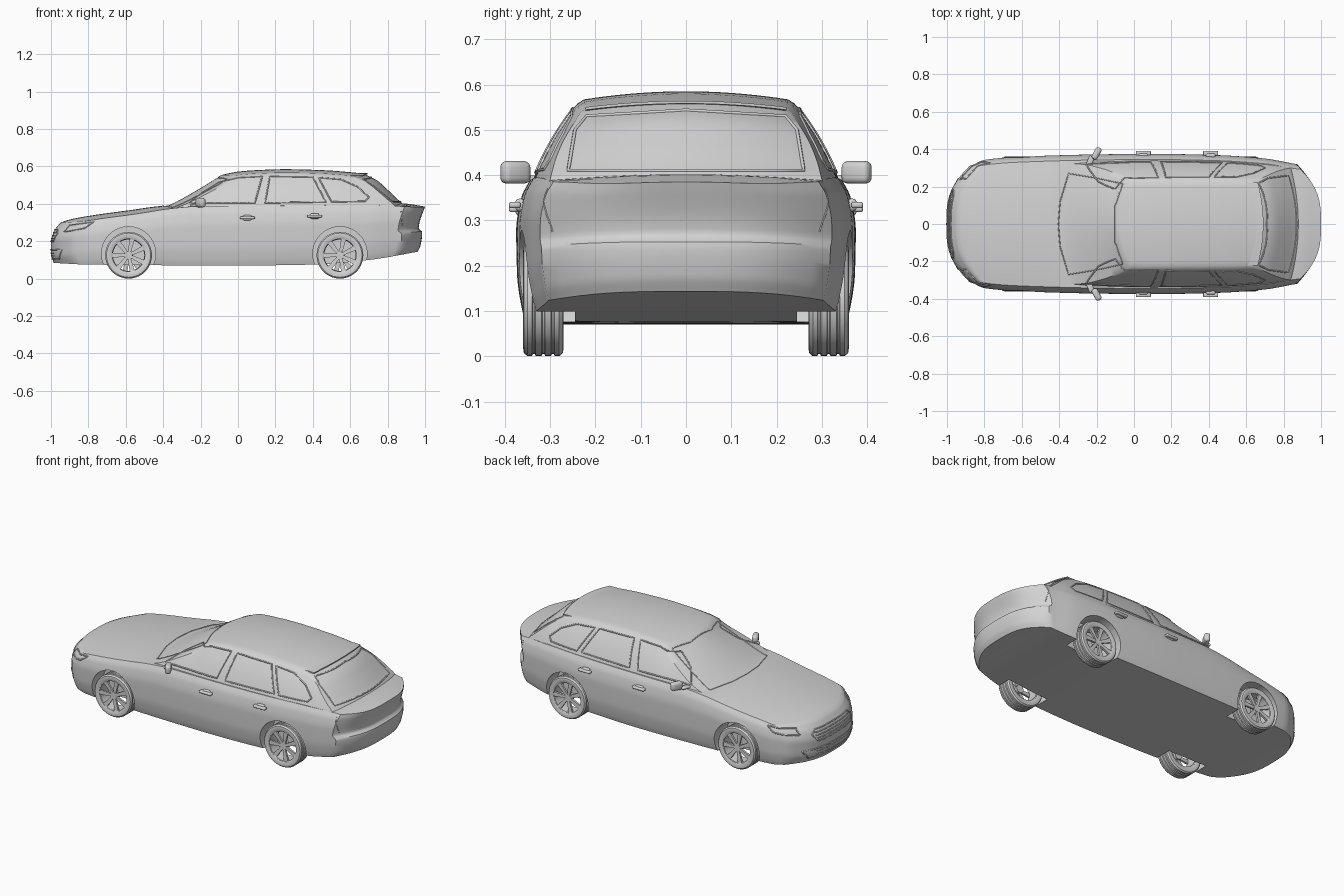
import bpy, bmesh, math
from mathutils import Vector, Matrix
from mathutils.bvhtree import BVHTree

if "Cube" in bpy.data.objects:
    bpy.data.objects.remove(bpy.data.objects["Cube"])

grey = bpy.data.materials.new("plain grey")
grey.use_nodes = True
grey.diffuse_color = (0.65, 0.65, 0.65, 1)
grey.node_tree.nodes["Principled BSDF"].inputs["Base Color"].default_value = grey.diffuse_color


def curve(*pts):
    """Smooth monotone interpolation through (position, value) pairs."""
    sec = [(b[1] - a[1]) / (b[0] - a[0]) for a, b in zip(pts, pts[1:])]
    inner = [2 * a * b / (a + b) if a * b > 0 else 0 for a, b in zip(sec, sec[1:])]
    slope = [sec[0]] + inner + [sec[-1]]

    def at(x):
        x = min(max(x, pts[0][0]), pts[-1][0])
        i = 0
        while i < len(pts) - 2 and x > pts[i + 1][0]:
            i += 1
        (x0, a), (x1, b) = pts[i], pts[i + 1]
        h = x1 - x0
        t = (x - x0) / h
        return (a * (1 + 2 * t) * (1 - t) ** 2 + b * t * t * (3 - 2 * t)
                + h * t * (1 - t) * (slope[i] * (1 - t) - slope[i + 1] * t))
    return at


def shade(ob, angle):
    bpy.ops.object.select_all(action='DESELECT')
    ob.select_set(True)
    bpy.context.view_layer.objects.active = ob
    bpy.ops.object.shade_smooth_by_angle(angle=math.radians(angle))


def finish(name, bm, angle=40):
    bmesh.ops.recalc_face_normals(bm, faces=bm.faces)
    me = bpy.data.meshes.new(name)
    bm.to_mesh(me)
    bm.free()
    me.materials.append(grey)
    ob = bpy.data.objects.new(name, me)
    bpy.context.collection.objects.link(ob)
    shade(ob, angle)
    return ob


def mapped_box(name, cuts, shape, angle=40):
    """A gridded box whose points (u, v, w) are moved by a shape function."""
    bm = bmesh.new()
    bmesh.ops.create_cube(bm, size=2)
    for axis in range(3):
        along = [e for e in bm.edges
                 if abs((e.verts[0].co - e.verts[1].co).normalized()[axis]) > 0.9]
        bmesh.ops.subdivide_edges(bm, edges=along, cuts=cuts[axis], use_grid_fill=True)
    for v in bm.verts:
        v.co = shape((v.co.x + 1) / 2, v.co.y, (v.co.z + 1) / 2)
    return finish(name, bm, angle)


# Lower body: plan width, section, bonnet and floor lines
plan = curve((-1, .30), (-.88, .31), (-.8, .343), (-.6, .36), (-.2, .372), (.1, .375),
             (.45, .368), (.7, .35), (.89, .318), (1, .31))
section = curve((0, .94), (.1, .965), (.35, .995), (.65, 1), (.88, .97), (1, .92))
deck = curve((-1, .27), (-.97, .29), (-.9, .316), (-.8, .335), (-.6, .363), (-.37, .39),
             (.3, .395), (.88, .402), (1, .385))
floor = curve((-1, .085), (-.8, .075), (0, .07), (.4, .075), (.7, .1), (.97, .145))
crown = curve((-1, .025), (-.5, .025), (-.2, .005), (.6, .005), (1, .022))
nose = curve((0, -.985), (.25, -1), (.6, -1), (.85, -.985), (1, -.95))
tail = curve((0, .96), (.12, .975), (.4, .985), (.44, .984), (.5, .966), (.58, .968), (1, 1))


def body_shape(u, v, w):
    bow = .12 * abs(v) ** 3
    x = (nose(w) + bow) * (1 - u) + (tail(w) - bow * .92) * u
    z = floor(x) + w * (deck(x) - crown(x) * v * v - floor(x))
    return Vector((x, v * plan(x) * section(w), z))


body = mapped_box("lower_body", (70, 18, 26), body_shape)

# Cabin with raked screens and curved roof
screen = curve((0, -.43), (.12, -.37), (.5, -.24), (1, -.09))
hatch = curve((0, .9), (.13, .885), (.3, .85), (.55, .80), (.8, .745), (1, .67))
roof = curve((-.1, .552), (0, .572), (.1, .58), (.25, .585), (.45, .58), (.68, .562))
side = curve((0, .345), (.14, .335), (.52, .299), (.85, .257), (.95, .241), (1, .226))
taper = curve((-.43, .9), (-.2, .98), (.1, 1), (.5, .99), (.7, .95), (.9, .86))


def cabin_shape(u, v, w):
    x = (screen(w) + .07 * v * v) * (1 - u) + (hatch(w) - .05 * v * v) * u
    z = .37 + w * (roof(x) - .37 - .018 * v * v)
    return Vector((x, v * side(w) * taper(x), z))


cabin = mapped_box("cabin", (44, 18, 20), cabin_shape)

# Roof spoiler over the tailgate
mapped_box("roof_spoiler", (2, 14, 1), lambda u, v, w: Vector((
    .62 + .072 * u - .03 * v * v, .222 * v, .552 + .006 * u + w * .012 * (1 - .5 * u) - .014 * v * v)))

# Wheel arches cut out of the body
AXLES = (-.585, .545)
bm = bmesh.new()
for x in AXLES:
    for s in (1, -1):
        place = Matrix.Translation((x, s * .37, .133)) @ Matrix.Rotation(math.pi / 2, 4, 'X')
        bmesh.ops.create_cone(bm, cap_ends=True, segments=40, radius1=.145, radius2=.145,
                              depth=.25, matrix=place)
cutter = finish("arch_cutter", bm)
cutter.hide_render = True
mod = body.modifiers.new("arches", 'BOOLEAN')
mod.operation, mod.solver, mod.object = 'DIFFERENCE', 'EXACT', cutter
bpy.context.view_layer.objects.active = body
bpy.ops.object.modifier_apply(modifier=mod.name)
bpy.data.objects.remove(cutter)
shade(body, 40)


# Wheels: grooved tyre, rim barrel, hub and seven spokes
def lathe(bm, profile):
    verts = [bm.verts.new((r, y, 0)) for r, y in profile]
    edges = [bm.edges.new((a, b)) for a, b in zip(verts, verts[1:] + verts[:1])]
    bmesh.ops.spin(bm, geom=verts + edges, cent=(0, 0, 0), axis=(0, 1, 0),
                   angle=math.tau, steps=40, use_duplicate=False)
    bmesh.ops.remove_doubles(bm, verts=bm.verts, dist=1e-5)


def wheel(name, x, s):
    bm = bmesh.new()
    wall = [(.09, .039), (.105, .045), (.118, .043), (.125, .035)]
    tread = [(r, g + d) for g in (.021, 0, -.021)
             for r, d in ((.125, .004), (.12, .002), (.12, -.002), (.125, -.004))]
    lathe(bm, wall + tread + [(r, -y) for r, y in reversed(wall)])
    lathe(bm, [(.095, .04), (.087, .036), (.084, .0), (.084, -.036), (.095, -.038)])
    spin = Matrix.Rotation(math.pi / 2, 4, 'X')
    bmesh.ops.create_cone(bm, cap_ends=True, segments=20, radius1=.02, radius2=.024,
                          depth=.03, matrix=Matrix.Translation((0, .018, 0)) @ spin)
    for i in range(7):
        spoke = bmesh.ops.create_cube(bm, size=2)["verts"]
        for v in spoke:
            outer = v.co.x > 0
            v.co = Vector((.087 if outer else .012, (.03 if outer else .026) + .006 * v.co.y,
                           v.co.z * (.013 if outer else .008)))
        bmesh.ops.rotate(bm, verts=spoke, matrix=Matrix.Rotation(i * math.tau / 7, 3, 'Y'))
    ob = finish(name, bm, 35)
    ob.location = (x, s * .315, .125)
    ob.rotation_euler.z = 0 if s > 0 else math.pi


for x, end in zip(AXLES, ("front", "rear")):
    for s, hand in ((-1, "left"), (1, "right")):
        wheel(f"{end}_wheel_{hand}", x, s)


# Mirrors and door handles
def pad(name, loc, size, turn=0):
    bm = bmesh.new()
    bmesh.ops.create_cube(bm, size=1)
    bmesh.ops.scale(bm, verts=bm.verts, vec=size)
    bmesh.ops.bevel(bm, geom=bm.edges[:], offset=min(size) * .4, segments=3,
                    profile=.5, affect='EDGES')
    bmesh.ops.rotate(bm, verts=bm.verts, matrix=Matrix.Rotation(turn, 3, 'Z'))
    bmesh.ops.translate(bm, verts=bm.verts, vec=loc)
    finish(name, bm, 50)


for s, hand in ((-1, "left"), (1, "right")):
    pad(f"mirror_{hand}", (-.2, s * .377, .406), (.034, .068, .05), -s * .5)
    pad(f"mirror_stalk_{hand}", (-.235, s * .335, .392), (.03, .06, .014), -s * .4)
    for x, z, end in ((.05, .325, "front"), (.41, .334, "rear")):
        pad(f"{end}_handle_{hand}", (x, s * .378, z), (.08, .026, .014))
        pad(f"{end}_handle_cup_{hand}", (x, s * .366, z), (.05, .022, .028))

# Trim lines laid onto the bodywork
skin = bmesh.new()
skin.from_mesh(body.data)
skin.from_mesh(cabin.data)
tree = BVHTree.FromBMesh(skin)


def trim(name, pts, place, direction, closed=True, thick=.004):
    ring = pts + pts[:1] if closed else pts
    path = []
    for a, b in zip(ring, ring[1:]):
        path += [Vector(a).lerp(Vector(b), i / 8) for i in range(8)]
    if not closed:
        path.append(Vector(ring[-1]))
    hits = [tree.ray_cast(Vector(place(*p)), Vector(direction))[0] for p in path]
    hits = [h for h in hits if h]
    data = bpy.data.curves.new(name, 'CURVE')
    data.dimensions, data.bevel_depth, data.bevel_resolution = '3D', thick, 1
    line = data.splines.new('POLY')
    line.points.add(len(hits) - 1)
    for p, h in zip(line.points, hits):
        p.co = (*h, 1)
    line.use_cyclic_u = closed
    data.materials.append(grey)
    ob = bpy.data.objects.new(name, data)
    bpy.context.collection.objects.link(ob)
    bpy.ops.object.select_all(action='DESELECT')
    ob.select_set(True)
    bpy.context.view_layer.objects.active = ob
    bpy.ops.object.convert(target='MESH')


SIDE = {
    "front_window": [(-.26, .405), (-.19, .46), (-.1, .515), (0, .54), (.13, .547), (.09, .405)],
    "rear_window": [(.17, .547), (.4, .543), (.47, .41), (.145, .405)],
    "quarter_window": [(.43, .54), (.55, .53), (.64, .49), (.7, .435), (.68, .413), (.5, .41)],
    "headlamp": [(-.93, .25), (-.9, .285), (-.77, .305), (-.82, .27)]}
for s, hand in ((-1, "left"), (1, "right")):
    for part, pts in SIDE.items():
        trim(f"{part}_trim_{hand}", pts, lambda x, z: (x, s, z), (0, -s, 0))
    trim(f"tail_lamp_edge_{hand}", [(.88, .275), (.87, .37)], lambda x, z: (x, s, z),
         (0, -s, 0), False, .002)

trim("windscreen_trim", [(-.405, 0), (-.395, .12), (-.35, .27), (-.2, .245), (-.06, .215),
                         (-.1, .1), (-.1, -.1), (-.06, -.215), (-.2, -.245), (-.35, -.27),
                         (-.395, -.12)], lambda x, y: (x, y, 1), (0, 0, -1), True, .003)
trim("rear_glass_trim", [(-.26, .41), (.26, .41), (.245, .5), (.22, .53), (0, .543),
                         (-.22, .53), (-.245, .5)], lambda y, z: (2, y, z), (-1, 0, 0))
ahead = lambda y, z: (-2, y, z)
trim("grille_frame", [(-.15, .2), (.15, .2), (.18, .24), (.15, .262), (-.15, .262), (-.18, .24)],
     ahead, (1, 0, 0))
trim("lower_intake_frame", [(-.2, .105), (.2, .105), (.24, .155), (-.24, .155)], ahead, (1, 0, 0))
for i, z in enumerate((.12, .138, .215, .23, .246)):
    trim(f"grille_slat_{i + 1}", [(-.16, z), (.16, z)], ahead, (1, 0, 0), False, .003)
skin.free()
